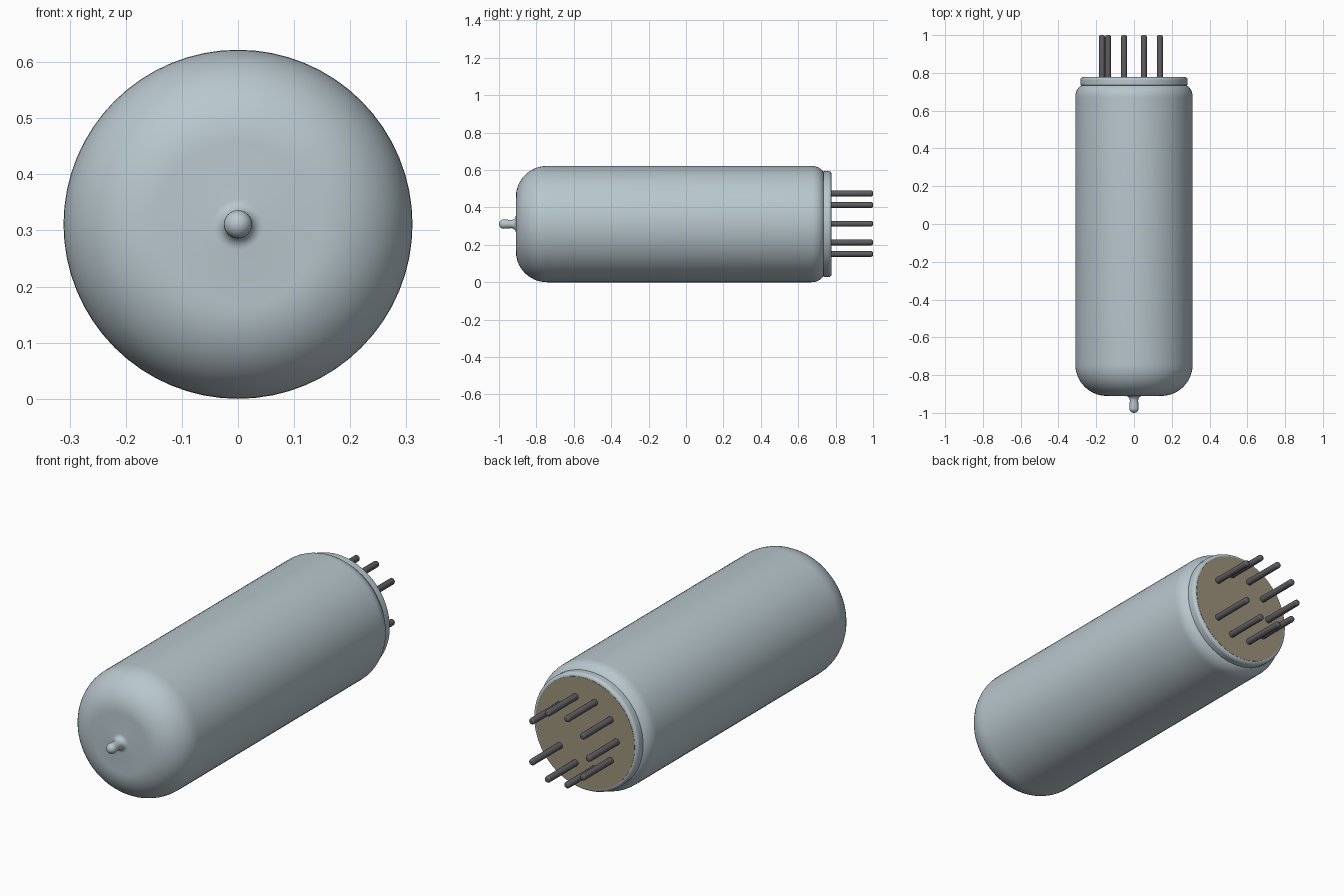
import bpy, bmesh, math
from mathutils import Matrix, Vector

cube = bpy.data.objects.get("Cube")
if cube:
    bpy.data.objects.remove(cube, do_unlink=True)

AXIS_Z = 0.311      # height of the long axis
R = 0.311           # envelope radius


def material(name, rgb):
    m = bpy.data.materials.new(name)
    m.use_nodes = True
    m.diffuse_color = (*rgb, 1)
    m.node_tree.nodes["Principled BSDF"].inputs["Base Color"].default_value = (*rgb, 1)
    return m


def arc(cr, cy, rr, ry, a0, a1, n):
    """Elliptical arc as (radius, y) points, angles in degrees."""
    angles = [math.radians(a0 + (a1 - a0) * i / n) for i in range(n + 1)]
    return [(cr + rr * math.cos(a), cy + ry * math.sin(a)) for a in angles]


def lathe(name, profile, mat, segments=64, centre=(0, AXIS_Z)):
    """Spin a (radius, y) profile about the long axis."""
    bm = bmesh.new()
    cx, cz = centre
    verts = [bm.verts.new((cx + max(r, 0), y, cz)) for r, y in profile]
    edges = [bm.edges.new(pair) for pair in zip(verts, verts[1:])]
    bmesh.ops.spin(bm, geom=verts + edges, cent=(cx, 0, cz), axis=(0, 1, 0),
                   angle=math.tau, steps=segments, use_duplicate=False)
    bmesh.ops.remove_doubles(bm, verts=bm.verts, dist=1e-5)
    bmesh.ops.recalc_face_normals(bm, faces=bm.faces)
    mesh = bpy.data.meshes.new(name)
    bm.to_mesh(mesh)
    bm.free()
    mesh.materials.append(mat)
    obj = bpy.data.objects.new(name, mesh)
    bpy.context.collection.objects.link(obj)
    bpy.ops.object.select_all(action='DESELECT')
    obj.select_set(True)
    bpy.context.view_layer.objects.active = obj
    bpy.ops.object.shade_smooth_by_angle(angle=math.radians(40))
    return obj


glass = material("pale_blue_grey_glass", (0.48, 0.57, 0.61))
tan = material("tan_base", (0.34, 0.295, 0.205))
metal = material("dark_grey_metal", (0.11, 0.11, 0.12))

# Glass envelope: sealed tip, flared neck, domed front, straight wall, rear shoulder
envelope = (
    arc(0, -0.975, 0.025, 0.025, -90, 0, 8)
    + [(0.023, -0.95)]
    + arc(0.045, -0.935, 0.023, 0.025, 180, 90, 6)
    + arc(0.145, -0.742, R - 0.145, 0.168, -90, 0, 14)
    + arc(R - 0.05, 0.67, 0.05, 0.068, 0, 70, 8)
    + [(0.27, 0.738), (0, 0.738)]
)
lathe("glass_envelope", envelope, glass)

# Rounded rim around the base
rim = ([(0.25, 0.73), (0.283, 0.735)]
       + arc(0.267, 0.762, 0.017, 0.016, 0, 90, 6)
       + [(0.25, 0.778)])
lathe("base_rim", rim, glass)

# Flat base plate
lathe("base_plate", [(0, 0.74), (0.268, 0.74), (0.268, 0.779), (0, 0.779)], tan)

# Nine pins on a ten-position circle, with the gap on the left (+x)
for i in range(1, 10):
    a = math.tau * i / 10
    pin = [(0, 0.76), (0.0155, 0.76)] + arc(0.0055, 0.99, 0.01, 0.01, 0, 90, 4) + [(0, 1.0)]
    lathe(f"pin_{i}", pin, metal, 16,
          (0.17 * math.cos(a), AXIS_Z + 0.002 + 0.17 * math.sin(a)))
